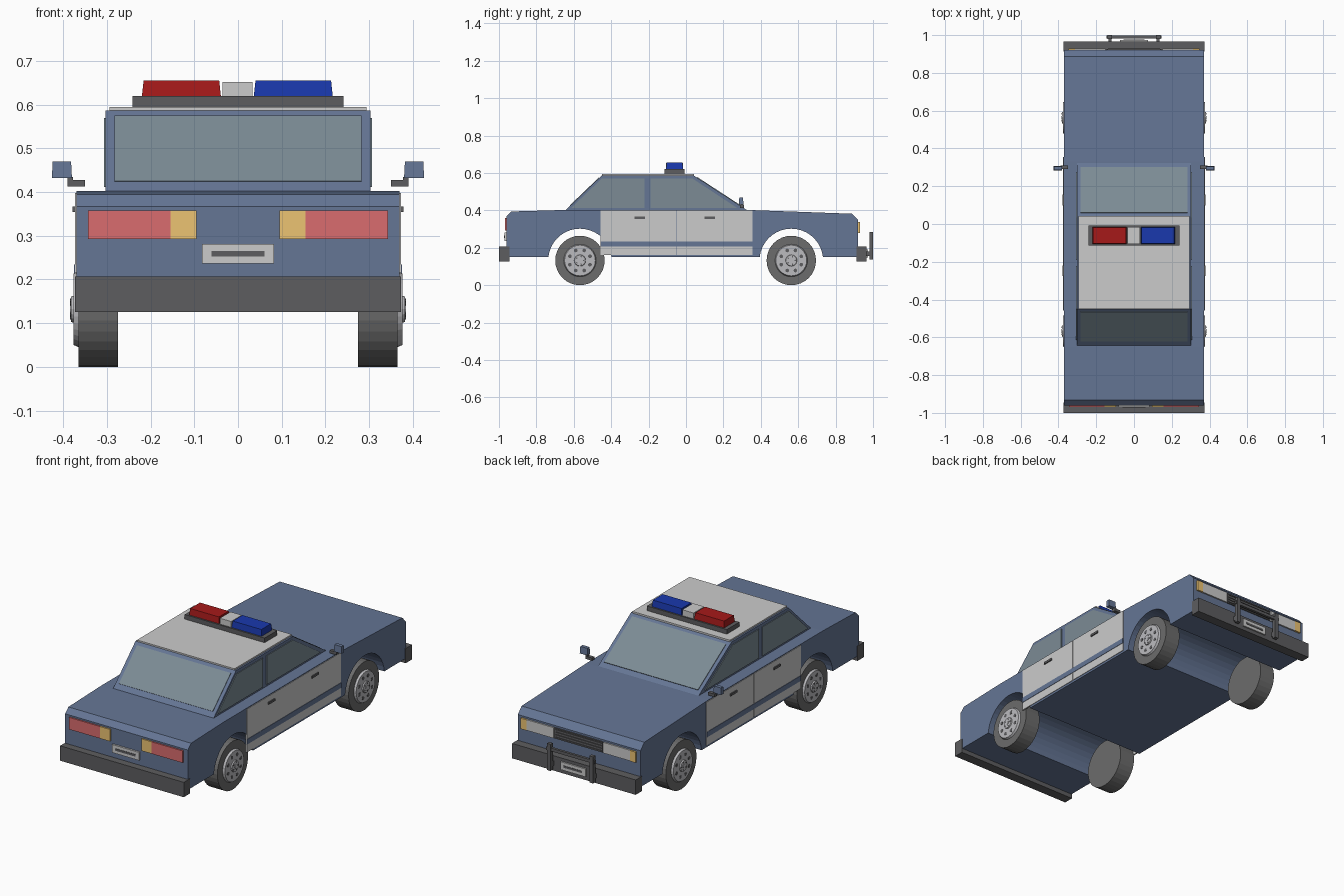
import bpy, bmesh, math

if "Cube" in bpy.data.objects:
    bpy.data.objects.remove(bpy.data.objects["Cube"])

def material(name, r, g, b):
    m = bpy.data.materials.new(name)
    m.diffuse_color = (r, g, b, 1)
    m.use_nodes = True
    m.node_tree.nodes["Principled BSDF"].inputs["Base Color"].default_value = m.diffuse_color
    return m

BLUE = material("body_blue", 0.13, 0.18, 0.30)
WHITE = material("panel_white", 0.8, 0.8, 0.78)
GLASS = material("glass", 0.2, 0.26, 0.30)
DARK = material("dark_trim", 0.11, 0.11, 0.115)
TYRE = material("tyre_rubber", 0.15, 0.15, 0.15)
RIM = material("rim_metal", 0.5, 0.5, 0.52)
RED = material("tail_red", 0.7, 0.15, 0.157)
AMBER = material("amber", 0.84, 0.55, 0.17)
SIREN_RED = material("siren_red", 0.38, 0.01, 0.01)
SIREN_BLUE = material("siren_blue", 0.01, 0.04, 0.42)

def finish(name, bm, mat):
    bmesh.ops.recalc_face_normals(bm, faces=bm.faces)
    me = bpy.data.meshes.new(name)
    bm.to_mesh(me)
    bm.free()
    ob = bpy.data.objects.new(name, me)
    bpy.context.collection.objects.link(ob)
    me.materials.append(mat)
    return ob

def prism(name, pts, x0, x1, mat):
    """Extrude a (y, z) profile from x0 to x1."""
    bm = bmesh.new()
    a = [bm.verts.new((x0, y, z)) for y, z in pts]
    b = [bm.verts.new((x1, y, z)) for y, z in pts]
    bm.faces.new(a)
    bm.faces.new(b[::-1])
    n = len(pts)
    for i in range(n):
        j = (i + 1) % n
        bm.faces.new((a[i], a[j], b[j], b[i]))
    return finish(name, bm, mat)

def box(name, x, y, z, mat, taper=0.0):
    """Box from three (min, max) ranges; taper pulls the top edges in."""
    ob = prism(name, [(y[0], z[0]), (y[1], z[0]), (y[1], z[1]), (y[0], z[1])], x[0], x[1], mat)
    if taper:
        cx, cy = sum(x) / 2, sum(y) / 2
        for v in ob.data.vertices:
            if v.co.z > sum(z) / 2:
                v.co.x -= math.copysign(taper, v.co.x - cx)
                v.co.y -= math.copysign(taper, v.co.y - cy)
    return ob

def side_range(s, a, b):
    return (s * a, s * b) if s > 0 else (-b, -a)

def disc(name, x0, x1, y, z, r, seg, mat, r2=None):
    """Cylinder or cone along x, r at x0 and r2 at x1."""
    bm = bmesh.new()
    bmesh.ops.create_cone(bm, cap_ends=True, segments=seg, radius1=r,
                          radius2=r if r2 is None else r2, depth=1)
    for v in bm.verts:
        px, py, pz = v.co
        v.co = (x0 + (pz + 0.5) * (x1 - x0), y + px, z + py)
    return finish(name, bm, mat)

WHEEL_Y, WHEEL_Z, ARCH = (-0.567, 0.563), 0.132, 0.17

# Body with wheel arches cut into the profile
def arch(cy):
    lift = math.asin((0.15 - WHEEL_Z) / ARCH)
    return [(cy - ARCH * math.cos(t), WHEEL_Z + ARCH * math.sin(t))
            for t in (lift + (math.pi - 2 * lift) * i / 18 for i in range(19))]

profile = [(-0.96, 0.15)] + arch(WHEEL_Y[0]) + arch(WHEEL_Y[1]) + [
    (0.92, 0.15), (0.92, 0.348), (0.888, 0.382), (0.33, 0.402),
    (-0.65, 0.402), (-0.933, 0.394), (-0.96, 0.367)]
prism("body", profile, -0.37, 0.37, BLUE)

# Cabin, roof and glass
prism("cabin", [(-0.65, 0.395), (-0.45, 0.587), (0.04, 0.587), (0.335, 0.395)], -0.303, 0.303, BLUE)
box("roof_panel", (-0.294, 0.294), (-0.45, 0.042), (0.585, 0.595), WHITE)

def slope_glass(name, p, q, t0, t1, lift):
    at = lambda t: (p[0] + (q[0] - p[0]) * t, p[1] + (q[1] - p[1]) * t)
    a, b = at(t0), at(t1)
    dy, dz = lift
    prism(name, [a, b, (b[0] + dy, b[1] + dz), (a[0] + dy, a[1] + dz)], -0.283, 0.283, GLASS)

slope_glass("windshield", (0.335, 0.395), (0.04, 0.587), 0.12, 0.94, (0.002, 0.003))
slope_glass("rear_window", (-0.65, 0.395), (-0.45, 0.587), 0.15, 0.93, (-0.002, 0.002))

for s, side in ((-1, "left"), (1, "right")):
    glass = side_range(s, 0.30, 0.307)
    prism(f"rear_side_window_{side}", [(-0.615, 0.412), (-0.45, 0.57), (-0.222, 0.57), (-0.222, 0.412)], *glass, GLASS)
    prism(f"front_side_window_{side}", [(-0.19, 0.412), (-0.19, 0.57), (0.035, 0.57), (0.275, 0.412)], *glass, GLASS)

    # Doors, stripe and handles
    skin = side_range(s, 0.365, 0.373)
    box(f"rear_door_{side}", skin, (-0.457, -0.051), (0.162, 0.398), WHITE)
    box(f"front_door_{side}", skin, (-0.049, 0.355), (0.162, 0.398), WHITE)
    box(f"door_stripe_{side}", side_range(s, 0.366, 0.375), (-0.457, 0.355), (0.206, 0.234), BLUE)
    for y in (-0.247, 0.127):
        box(f"door_handle_{side}", side_range(s, 0.37, 0.379), (y - 0.028, y + 0.028), (0.355, 0.367), DARK)

    # Mirrors
    box(f"mirror_arm_{side}", side_range(s, 0.35, 0.39), (0.29, 0.31), (0.413, 0.428), DARK)
    box(f"mirror_stem_{side}", side_range(s, 0.378, 0.39), (0.291, 0.308), (0.42, 0.435), DARK)
    box(f"mirror_head_{side}", side_range(s, 0.38, 0.426), (0.283, 0.307), (0.432, 0.47), BLUE, -0.002)

    # Lamps
    box(f"tail_lamp_{side}", side_range(s, 0.155, 0.343), (-0.968, -0.95), (0.293, 0.358), RED)
    box(f"rear_indicator_{side}", side_range(s, 0.095, 0.155), (-0.968, -0.95), (0.293, 0.358), AMBER)
    box(f"headlamp_{side}", side_range(s, 0.15, 0.312), (0.91, 0.928), (0.28, 0.338), WHITE)
    box(f"front_indicator_{side}", side_range(s, 0.312, 0.347), (0.91, 0.93), (0.28, 0.338), AMBER)

    # Push bar posts
    box(f"push_bar_post_{side}", side_range(s, 0.117, 0.139), (0.98, 1.0), (0.138, 0.283), DARK)
    box(f"push_bar_bracket_{side}", side_range(s, 0.12, 0.136), (0.955, 0.985), (0.155, 0.18), DARK)

    # Wheels
    for y, end in zip(WHEEL_Y, ("rear", "front")):
        tag = f"{end}_{side}"
        z = WHEEL_Z
        disc(f"tyre_{tag}", s * 0.275, s * 0.365, y, z, 0.132, 32, TYRE)
        disc(f"rim_{tag}", s * 0.36, s * 0.376, y, z, 0.089, 32, RIM, 0.082)
        disc(f"hub_{tag}", s * 0.37, s * 0.382, y, z, 0.033, 16, RIM, 0.029)
        disc(f"hub_cap_{tag}", s * 0.38, s * 0.385, y, z, 0.01, 12, RIM)
        for i in range(8):
            a = math.tau * (i + 0.5) / 8
            disc(f"rim_hole_{tag}", s * 0.37, s * 0.377, y + 0.058 * math.cos(a), z + 0.058 * math.sin(a), 0.01, 10, DARK)
        for i in range(5):
            a = math.tau * i / 5
            disc(f"wheel_nut_{tag}", s * 0.38, s * 0.384, y + 0.021 * math.cos(a), z + 0.021 * math.sin(a), 0.004, 6, DARK)

# Bumpers, push bar, grille
box("rear_bumper", (-0.373, 0.373), (-1.0, -0.945), (0.126, 0.207), DARK)
box("front_bumper", (-0.373, 0.373), (0.912, 0.966), (0.126, 0.207), DARK)
box("push_bar_rail", (-0.145, 0.145), (0.983, 0.997), (0.245, 0.262), DARK)
box("grille", (-0.145, 0.145), (0.91, 0.926), (0.28, 0.338), DARK)
for i in range(4):
    z = 0.288 + 0.014 * i
    box("grille_slat", (-0.138, 0.138), (0.92, 0.93), (z - 0.002, z + 0.002), DARK)

# Plates
box("rear_plate", (-0.082, 0.082), (-0.97, -0.955), (0.237, 0.281), WHITE)
box("rear_plate_strip", (-0.061, 0.061), (-0.972, -0.965), (0.253, 0.265), DARK)
box("front_plate", (-0.075, 0.075), (0.96, 0.974), (0.147, 0.19), WHITE)
box("front_plate_strip", (-0.055, 0.055), (0.97, 0.976), (0.163, 0.174), DARK)

# Roof light bar
box("light_bar_base", (-0.241, 0.241), (-0.115, -0.007), (0.593, 0.62), DARK)
box("light_red", (-0.22, -0.039), (-0.107, -0.015), (0.618, 0.655), SIREN_RED, 0.004)
box("light_blue", (0.036, 0.217), (-0.107, -0.015), (0.618, 0.655), SIREN_BLUE, 0.004)
box("light_bar_centre", (-0.035, 0.033), (-0.107, -0.015), (0.618, 0.652), WHITE)
